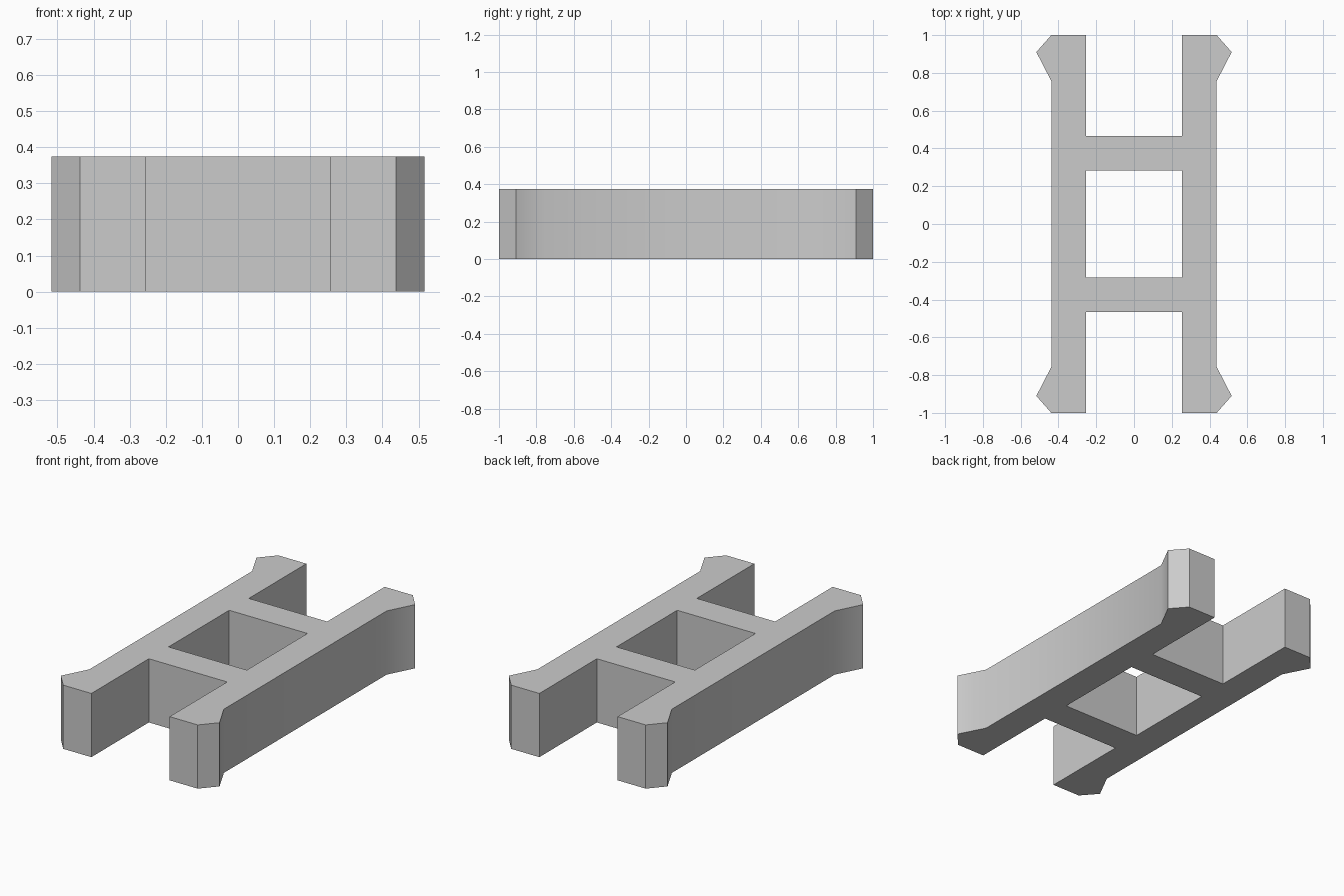
import bpy
import bmesh
from mathutils import Vector

cube = bpy.data.objects.get("Cube")
if cube:
    bpy.data.objects.remove(cube, do_unlink=True)

HEIGHT = 0.375
INNER, OUTER, FLARE = 0.255, 0.438, 0.517   # half widths
BAR_IN, BAR_OUT = 0.282, 0.465              # crossbar extent along y
NECK, TIP, END = 0.757, 0.91, 1.0           # flared foot along y

# Single grey finish
grey = bpy.data.materials.new("light_grey")
grey.use_nodes = True
colour = (0.6, 0.6, 0.6, 1)
grey.diffuse_color = colour
grey.node_tree.nodes["Principled BSDF"].inputs["Base Color"].default_value = colour

bm = bmesh.new()


def add_face(points):
    bm.faces.new([bm.verts.new((x, y, 0)) for x, y in points])


# Side rails with flared feet
half_rail = [(INNER, BAR_IN), (INNER, BAR_OUT), (INNER, END),
             (OUTER, END), (FLARE, TIP), (OUTER, NECK)]
rail = half_rail + [(x, -y) for x, y in reversed(half_rail)]
for side in (1, -1):
    add_face([(side * x, y) for x, y in rail])

# Crossbars joining the rails
for end in (1, -1):
    add_face([(-INNER, end * BAR_IN), (INNER, end * BAR_IN),
              (INNER, end * BAR_OUT), (-INNER, end * BAR_OUT)])

# Weld the plan and raise it to full height
bmesh.ops.remove_doubles(bm, verts=bm.verts[:], dist=0.0001)
bmesh.ops.recalc_face_normals(bm, faces=bm.faces[:])
raised = bmesh.ops.extrude_face_region(bm, geom=bm.faces[:])["geom"]
top_verts = [g for g in raised if isinstance(g, bmesh.types.BMVert)]
bmesh.ops.translate(bm, verts=top_verts, vec=Vector((0, 0, HEIGHT)))
bmesh.ops.recalc_face_normals(bm, faces=bm.faces[:])

mesh = bpy.data.meshes.new("connector_frame")
bm.to_mesh(mesh)
bm.free()
mesh.materials.append(grey)
frame = bpy.data.objects.new("connector_frame", mesh)
bpy.context.collection.objects.link(frame)

# Soften only the shallow bend where the feet flare out
bpy.ops.object.select_all(action="DESELECT")
frame.select_set(True)
bpy.context.view_layer.objects.active = frame
bpy.ops.object.shade_smooth_by_angle(angle=0.524)
